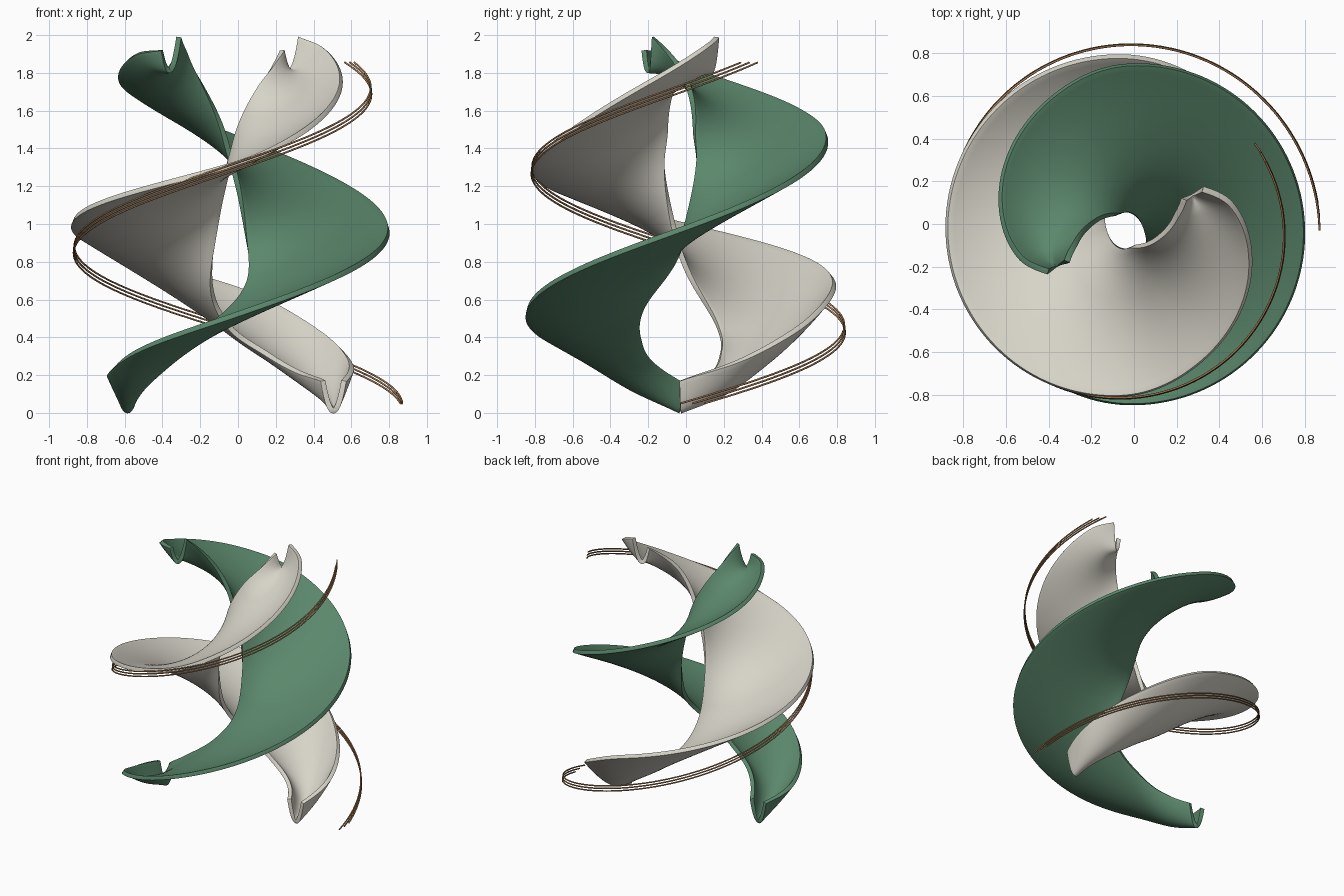
import bpy, bmesh, math

if "Cube" in bpy.data.objects:
    bpy.data.objects.remove(bpy.data.objects["Cube"], do_unlink=True)

AXIS_X, AXIS_Y = -0.04, -0.03


def material(name, colour, rough):
    m = bpy.data.materials.new(name)
    m.use_nodes = True
    m.diffuse_color = (*colour, 1)
    bsdf = m.node_tree.nodes["Principled BSDF"]
    bsdf.inputs["Base Color"].default_value = (*colour, 1)
    bsdf.inputs["Roughness"].default_value = rough
    return m


cream = material("warm cream", (0.68, 0.66, 0.58), 0.5)
green = material("leaf green", (0.105, 0.245, 0.15), 0.5)
copper = material("dark copper", (0.40, 0.21, 0.09), 0.5)

# Ribbon section along the turn: angle, inner radius, outer radius
ANGLE = [0, 25, 50, 90, 180, 270, 300, 344, 374, 388]
R_IN = [.49, .39, .28, .20, .09, .085, .085, .15, .24, .31]
R_OUT = [.60, .70, .76, .815, .838, .775, .71, .61, .51, .41]

# Rim heights and trough depth of each ribbon
CREAM_IN = [.17, .22, .32, .45, .85, 1.34, 1.50, 1.72, 1.85, 1.92]
CREAM_OUT = [.17, .27, .42, .67, 1.0, 1.31, 1.47, 1.75, 1.93, 1.99]
CREAM_SAG = [.16, .14, .13, .11, .05, .05, .05, .07, .10, .14]
GREEN_IN = [.17, .29, .41, .55, .88, 1.35, 1.50, 1.73, 1.90, 1.99]
GREEN_OUT = [.17, .22, .33, .51, .97, 1.47, 1.61, 1.78, 1.90, 1.92]
GREEN_SAG = [.16, .13, .10, .06, .04, .05, .05, .07, .10, .14]


def smooth(values, a):
    """Cubic interpolation of a key list at angle a."""
    n = len(ANGLE)
    i = max(k for k in range(n - 1) if ANGLE[k] <= a)

    def slope(k):
        lo, hi = max(k - 1, 0), min(k + 1, n - 1)
        return (values[hi] - values[lo]) / (ANGLE[hi] - ANGLE[lo])
    h = ANGLE[i + 1] - ANGLE[i]
    t = (a - ANGLE[i]) / h
    return ((2*t**3 - 3*t**2 + 1) * values[i] + (t**3 - 2*t**2 + t) * h * slope(i)
            + (3*t**2 - 2*t**3) * values[i + 1] + (t**3 - t**2) * h * slope(i + 1))


def ribbon(name, mat, z_in, z_out, depth, turn, steps=150, across=24):
    bm = bmesh.new()
    rows = []
    for s in range(steps + 1):
        a = ANGLE[-1] * s / steps
        ri, ro, zi, zo, sag = (smooth(v, a) for v in (R_IN, R_OUT, z_in, z_out, depth))
        th = math.radians(a + turn)
        row = []
        for k in range(across + 1):
            f = k / across
            r = ri + (ro - ri) * f
            z = zi + (zo - zi) * f - sag * (1 - (2 * f - 1) ** 2)
            row.append(bm.verts.new((AXIS_X + r * math.cos(th), AXIS_Y + r * math.sin(th), z)))
        rows.append(row)
    for p, q in zip(rows, rows[1:]):
        for k in range(across):
            bm.faces.new((p[k], p[k + 1], q[k + 1], q[k]))
    mesh = bpy.data.meshes.new(name)
    bm.to_mesh(mesh)
    bm.free()
    ob = bpy.data.objects.new(name, mesh)
    bpy.context.collection.objects.link(ob)
    mesh.materials.append(mat)
    # Give the sheet thickness and rounded rims
    solid = ob.modifiers.new("thickness", "SOLIDIFY")
    solid.thickness = 0.028
    solid.offset = 0
    bevel = ob.modifiers.new("rounded_rim", "BEVEL")
    bevel.width = 0.012
    bevel.segments = 3
    bevel.limit_method = "ANGLE"
    bevel.angle_limit = math.radians(50)
    bpy.ops.object.select_all(action="DESELECT")
    bpy.context.view_layer.objects.active = ob
    ob.select_set(True)
    bpy.ops.object.shade_smooth_by_angle(angle=math.radians(40))


ribbon("cream_ribbon", cream, CREAM_IN, CREAM_OUT, CREAM_SAG, 0)
ribbon("green_ribbon", green, GREEN_IN, GREEN_OUT, GREEN_SAG, 180)


# Three fine wires following the outer rim of the cream ribbon
def wire(name, start, steps=120):
    curve = bpy.data.curves.new(name, "CURVE")
    curve.dimensions = "3D"
    curve.bevel_depth = 0.005
    curve.bevel_resolution = 2
    curve.use_fill_caps = True
    line = curve.splines.new("POLY")
    line.points.add(steps)
    for s, point in enumerate(line.points):
        f = s / steps
        th = math.radians(start + 386 * f)
        r = 0.91 - 0.18 * f
        point.co = (AXIS_X + r * math.cos(th), AXIS_Y + r * math.sin(th), 0.05 + 1.805 * f, 1)
    curve.materials.append(copper)
    bpy.context.collection.objects.link(bpy.data.objects.new(name, curve))


for i in range(3):
    wire(f"wire_{i + 1}", 4 * i)
